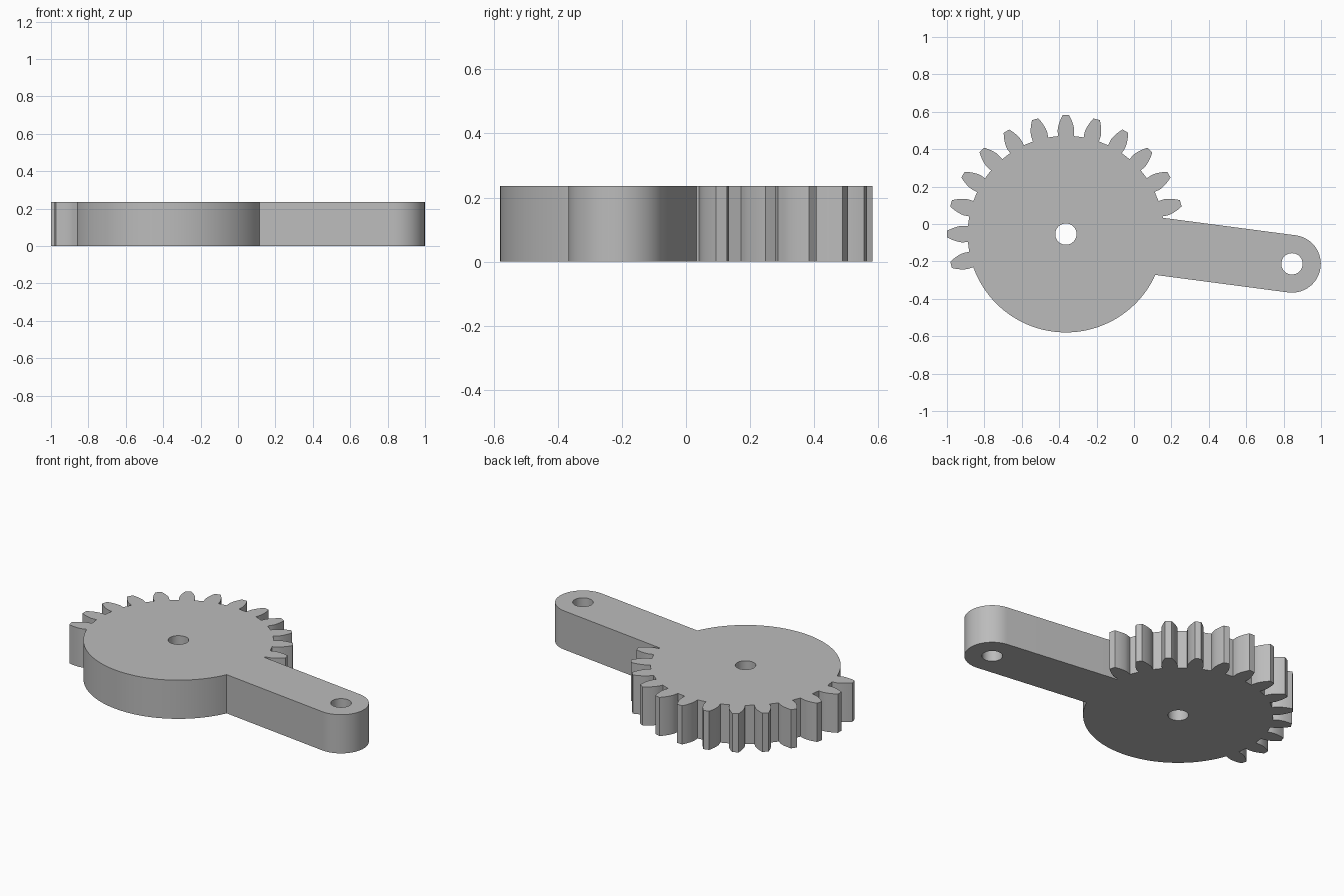
import bpy
import bmesh
from math import radians, pi, cos, sin, acos, asin, tan, sqrt

cube = bpy.data.objects.get("Cube")
if cube:
    bpy.data.objects.remove(cube)

# Main dimensions
HUB = (-0.364, -0.054)
HEIGHT = 0.236
TEETH = 24
MODULE = 0.0489
PITCH_R = MODULE * TEETH / 2
TIP_R = PITCH_R + MODULE
ROOT_R = PITCH_R - 1.25 * MODULE
BASE_R = PITCH_R * cos(radians(20))
ARM_ANGLE = radians(-7.5)
ARM_HALF = 0.154
ARM_LENGTH = 1.219
HOLE_R = 0.057
ARM_END = (HUB[0] + ARM_LENGTH * cos(ARM_ANGLE), HUB[1] + ARM_LENGTH * sin(ARM_ANGLE))


def polar(centre, radius, angle):
    return (centre[0] + radius * cos(angle), centre[1] + radius * sin(angle))


def arc(centre, radius, start, end, steps):
    return [polar(centre, radius, start + (end - start) * i / steps) for i in range(steps + 1)]


def half_angle(radius):
    """Half the angular thickness of an involute tooth at a radius."""
    pressure = acos(min(1, BASE_R / radius))
    involute = tan(pressure) - pressure
    return pi / (2 * TEETH) + tan(radians(20)) - radians(20) - involute


def tooth(angle):
    steps = 8
    radii = [ROOT_R] + [BASE_R + (TIP_R - BASE_R) * i / steps for i in range(steps + 1)]
    rising = [polar(HUB, r, angle - half_angle(max(r, BASE_R))) for r in radii]
    falling = [polar(HUB, r, angle + half_angle(max(r, BASE_R))) for r in reversed(radii)]
    return rising + [polar(HUB, TIP_R, angle)] + falling


# Outline: toothed half, plain half, then the arm with its round end
pitch = 2 * pi / TEETH
spread = asin(ARM_HALF / ROOT_R)
outline = [polar(HUB, ROOT_R, ARM_ANGLE + spread)]
for k in range(1, 14):
    outline += tooth(k * pitch)
last = 13 * pitch + half_angle(BASE_R)
outline += arc(HUB, ROOT_R, last, 2 * pi + ARM_ANGLE - spread, 64)[1:]
outline += arc(ARM_END, ARM_HALF, ARM_ANGLE - pi / 2, ARM_ANGLE + pi / 2, 40)

# Round holes through the hub and the arm end
holes = [arc(c, HOLE_R, 0, 2 * pi, 40)[:-1] for c in (HUB, ARM_END)]

# Fill the profile and raise it into a plate
bm = bmesh.new()
for loop in [outline] + holes:
    verts = [bm.verts.new((x, y, 0)) for x, y in loop]
    for a, b in zip(verts, verts[1:] + verts[:1]):
        bm.edges.new((a, b))
bmesh.ops.triangle_fill(bm, use_beauty=True, use_dissolve=False, edges=bm.edges[:], normal=(0, 0, 1))
top = bmesh.ops.extrude_face_region(bm, geom=bm.faces[:])["geom"]
bmesh.ops.translate(bm, vec=(0, 0, HEIGHT), verts=[v for v in top if isinstance(v, bmesh.types.BMVert)])
bmesh.ops.recalc_face_normals(bm, faces=bm.faces[:])
mesh = bpy.data.meshes.new("sector_gear_lever")
bm.to_mesh(mesh)
bm.free()

lever = bpy.data.objects.new("sector_gear_lever", mesh)
bpy.context.collection.objects.link(lever)

# Plain grey
grey = bpy.data.materials.new("plain grey")
grey.use_nodes = True
colour = (0.5, 0.5, 0.5, 1)
grey.diffuse_color = colour
grey.node_tree.nodes["Principled BSDF"].inputs["Base Color"].default_value = colour
mesh.materials.append(grey)

# Smooth the curved walls, keep the rims and tooth corners sharp
bpy.ops.object.select_all(action="DESELECT")
lever.select_set(True)
bpy.context.view_layer.objects.active = lever
bpy.ops.object.shade_smooth_by_angle(angle=radians(30))
